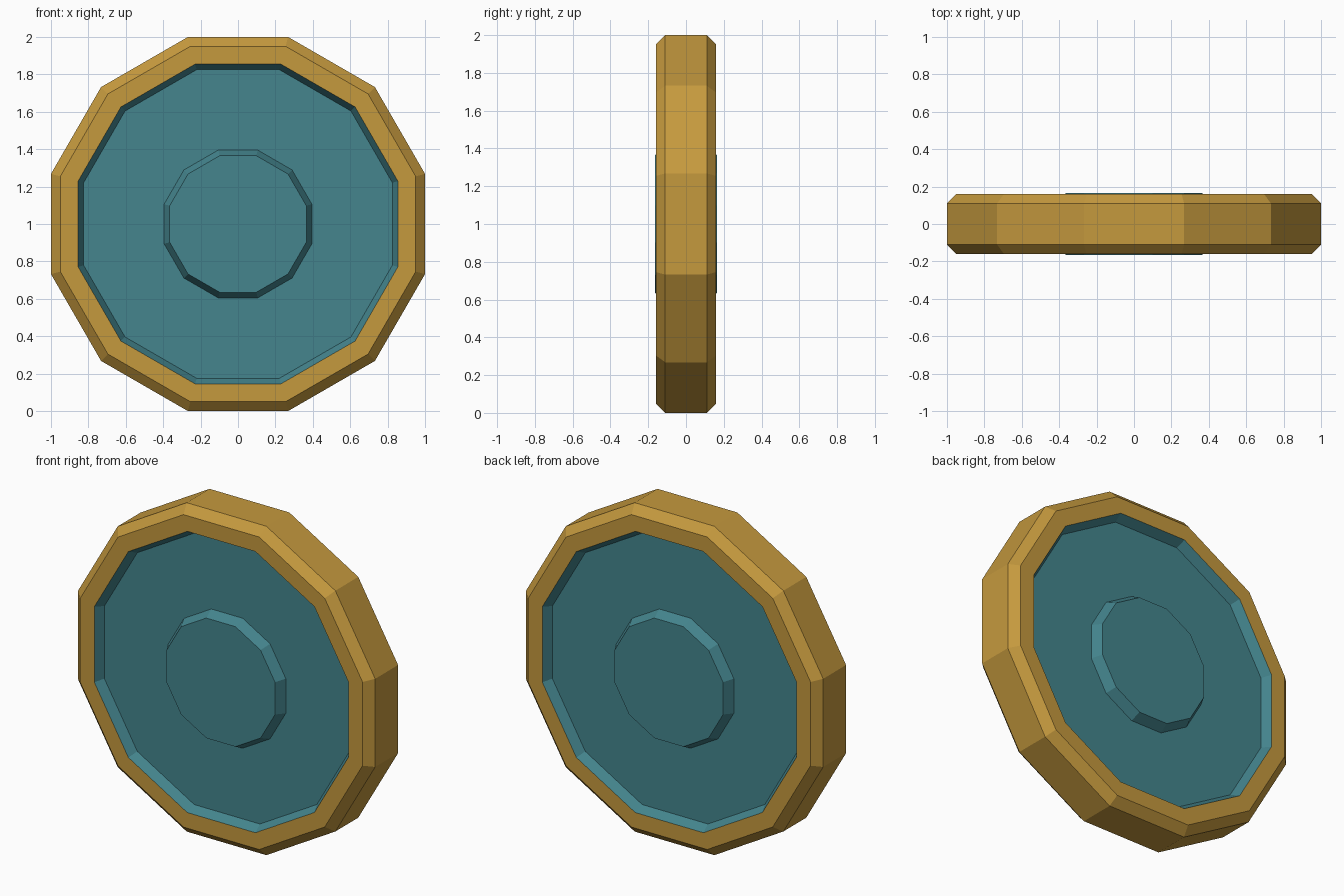
import bpy, bmesh, math

if "Cube" in bpy.data.objects:
    bpy.data.objects.remove(bpy.data.objects["Cube"])

SIDES = 12
CORNER = 1 / math.cos(math.pi / SIDES)   # flat-to-centre distance -> corner radius


def material(name, rgb):
    m = bpy.data.materials.new(name)
    m.diffuse_color = (*rgb, 1)
    m.use_nodes = True
    m.node_tree.nodes["Principled BSDF"].inputs["Base Color"].default_value = m.diffuse_color
    return m


gold = material("gold", (0.56, 0.32, 0.048))
teal = material("teal", (0.058, 0.235, 0.27))


def lathe(name, profile, mats, teal_inside=None):
    """Spin (apothem, y) points round the y axis into a twelve-sided shape."""
    bm = bmesh.new()
    rings = []
    for r, y in profile:
        ring = []
        for i in range(SIDES):
            a = 2 * math.pi * (i + 0.5) / SIDES
            ring.append(bm.verts.new((r * CORNER * math.cos(a), y,
                                      1 + r * CORNER * math.sin(a))))
        rings.append(ring)
    for p, q in zip(rings, rings[1:]):
        for i in range(SIDES):
            j = (i + 1) % SIDES
            f = bm.faces.new((p[i], p[j], q[j], q[i]))
            # sloped inner walls of the rim take the second colour
            c = f.calc_center_median()
            if teal_inside and math.hypot(c.x, c.z - 1) < teal_inside:
                f.material_index = 1
    # cap the ends, or join them when the profile is a closed loop
    if profile[0] != profile[-1]:
        bm.faces.new(rings[0])
        bm.faces.new(rings[-1])
    bmesh.ops.remove_doubles(bm, verts=bm.verts, dist=1e-5)
    bmesh.ops.recalc_face_normals(bm, faces=bm.faces)
    me = bpy.data.meshes.new(name)
    bm.to_mesh(me)
    bm.free()
    for m in mats:
        me.materials.append(m)
    ob = bpy.data.objects.new(name, me)
    bpy.context.collection.objects.link(ob)
    return ob


# Chamfered rim with sloped teal inner walls
half = [(0.825, 0.105), (0.855, 0.16), (0.95, 0.16), (1.0, 0.11)]
front = [(r, -y) for r, y in half]
lathe("rim", front + half[::-1] + front[:1], (gold, teal), 0.852)

# Recessed panel with a raised, bevelled hub on both faces
side = [(0.365, 0.165), (0.395, 0.105), (0.825, 0.105)]
lathe("panel_and_hubs", [(r, -y) for r, y in side] + side[::-1], (teal,))
